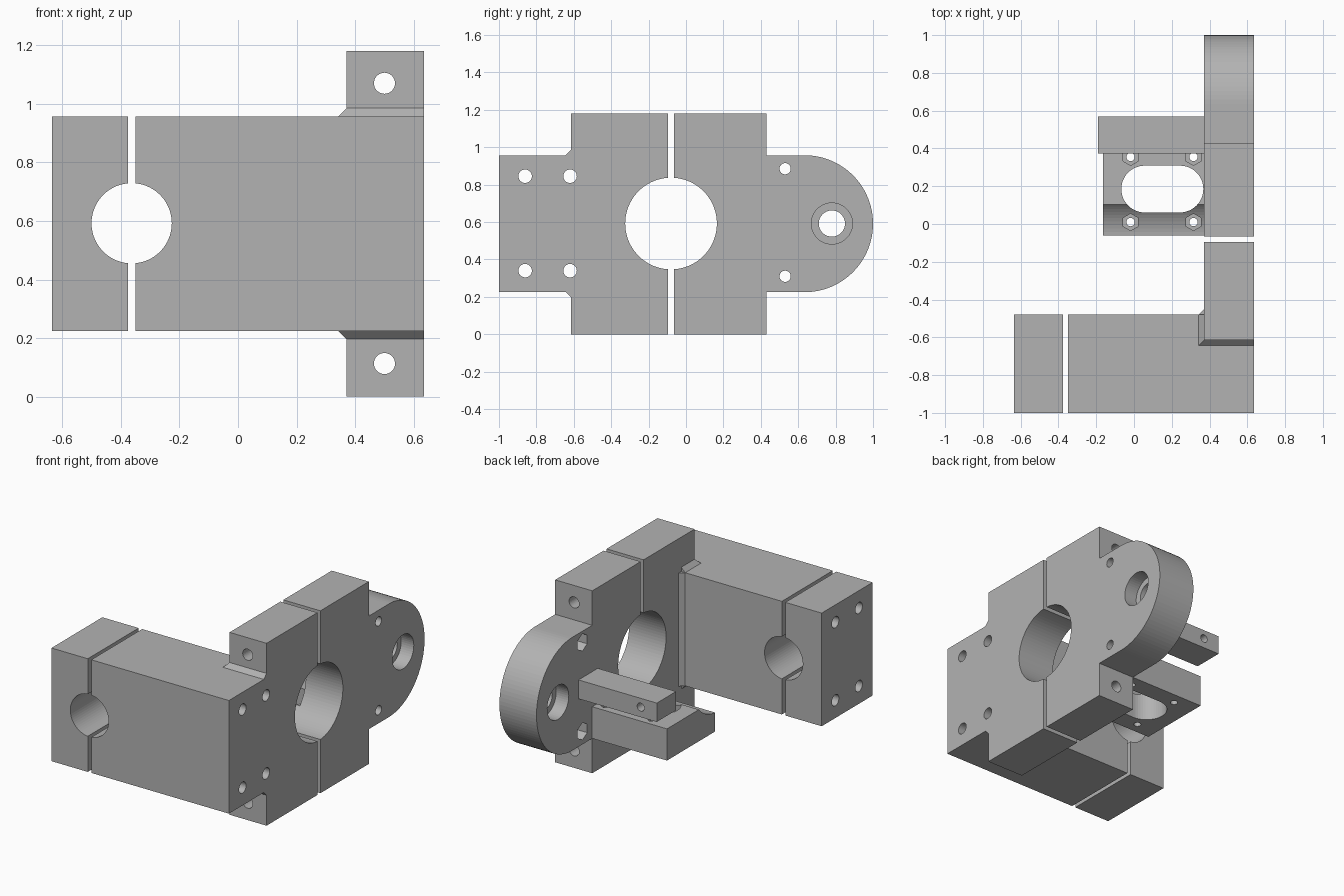
import bpy
import bmesh
import math

cube = bpy.data.objects.get("Cube")
if cube:
    bpy.data.objects.remove(cube, do_unlink=True)

grey = bpy.data.materials.new("plain_grey")
grey.use_nodes = True
GREY = (0.45, 0.45, 0.45, 1)
grey.diffuse_color = GREY
grey.node_tree.nodes["Principled BSDF"].inputs["Base Color"].default_value = GREY

# Shared levels of the bracket
LOW, HIGH, MID, TOP = 0.225, 0.957, 0.592, 1.18
INNER, OUTER = 0.37, 0.635
STEP = -0.615
PLACE = {"x": lambda a, b, t: (t, a, b),
         "y": lambda a, b, t: (a, t, b),
         "z": lambda a, b, t: (a, b, t)}


def prism(name, outline, axis, lo, hi, top_outline=None):
    """Extrude a 2D outline along an axis, optionally lofting to a second outline."""
    bm = bmesh.new()
    place = PLACE[axis]
    a = [bm.verts.new(place(u, v, lo)) for u, v in outline]
    b = [bm.verts.new(place(u, v, hi)) for u, v in (top_outline or outline)]
    bm.faces.new(a)
    bm.faces.new(b)
    for i in range(len(a)):
        j = (i + 1) % len(a)
        bm.faces.new((a[i], a[j], b[j], b[i]))
    bmesh.ops.recalc_face_normals(bm, faces=bm.faces)
    mesh = bpy.data.meshes.new(name)
    bm.to_mesh(mesh)
    bm.free()
    mesh.materials.append(grey)
    obj = bpy.data.objects.new(name, mesh)
    bpy.context.collection.objects.link(obj)
    return obj


def rect(u0, u1, v0, v1):
    return [(u0, v0), (u1, v0), (u1, v1), (u0, v1)]


def arc(u, v, r, start=0, sweep=360, n=64):
    count = n if sweep == 360 else n + 1
    angles = [math.radians(start + sweep * i / n) for i in range(count)]
    return [(u + r * math.cos(t), v + r * math.sin(t)) for t in angles]


def combine(target, others, operation):
    """Apply a boolean with each helper, then discard the helpers."""
    for other in others:
        mod = target.modifiers.new("shape", "BOOLEAN")
        mod.operation, mod.solver, mod.object = operation, "EXACT", other
        bpy.context.view_layer.update()
        graph = bpy.context.evaluated_depsgraph_get()
        mesh = bpy.data.meshes.new_from_object(target.evaluated_get(graph))
        target.modifiers.clear()
        old = target.data
        target.data = mesh
        bpy.data.meshes.remove(old)
        bpy.data.objects.remove(other, do_unlink=True)


def hole(u, v, r, axis, lo=-1.2, hi=1.4, n=32, start=0):
    return prism("cutter", arc(u, v, r, start, n=n), axis, lo, hi)


def screw_holes():
    return [hole(y, z, 0.036, "x") for y in (-0.86, -0.62) for z in (0.34, 0.845)]


def flange_holes():
    return [hole(0.5, z, 0.036, "y") for z in (0.113, 1.07)]


def rod_bore():
    return hole(-0.363, MID, 0.137, "y", n=64)


def shaft_bore():
    return hole(-0.08, MID, 0.245, "x", n=80)


# End clamp
end_clamp = prism("end_clamp", rect(-0.635, -0.375, LOW, HIGH), "y", -1, -0.48)
combine(end_clamp, screw_holes() + [rod_bore()], "DIFFERENCE")

# Corner bracket: long arm joined to the front half of the side plate
corner_bracket = prism("corner_bracket", [
    (-1, LOW), (STEP, LOW), (STEP, 0), (-0.095, 0),
    (-0.095, TOP), (STEP, TOP), (STEP, HIGH), (-1, HIGH)], "x", INNER, OUTER)
arm = prism("arm", rect(-0.35, INNER, LOW, HIGH), "y", -1, -0.48)

# Sloped gussets at the flange feet and in the inside corner
g = 0.028
foot = rect(INNER - g, OUTER, STEP - g, -0.48)
neck = rect(INNER, OUTER, STEP, -0.48)
gussets = [prism("gusset", foot, "z", HIGH, HIGH + g, neck),
           prism("gusset", foot, "z", LOW, LOW - g, neck),
           prism("gusset", [(INNER - g, -0.48), (INNER, -0.48), (INNER, -0.48 + g)],
                 "z", LOW, HIGH)]
combine(corner_bracket, [arm] + gussets, "UNION")
combine(corner_bracket, screw_holes() + flange_holes() + [rod_bore(), shaft_bore()],
        "DIFFERENCE")

# Rear plate with a rounded tail
radius = (HIGH - LOW) / 2
tail = arc(1 - radius, (HIGH + LOW) / 2, radius, -90, 180, 48)
rear_plate = prism("rear_plate", [(-0.065, 0), (0.43, 0), (0.43, LOW)] + tail +
                   [(0.43, HIGH), (0.43, TOP), (-0.065, TOP)], "x", INNER, OUTER)

# Sensor shelf and stop bar on the inner side
shelf = prism("shelf", rect(-0.165, INNER, -0.062, 0.43), "z", LOW, 0.43)
bar = prism("bar", rect(-0.19, INNER, 0.373, 0.57), "z", 0.535, 0.657)
combine(rear_plate, [shelf, bar], "UNION")

cutters = flange_holes() + [shaft_bore()]

# Stepped pivot hole
cutters.append(hole(0.78, MID, 0.07, "x", n=48))
cutters.append(hole(0.78, MID, 0.11, "x", OUTER - 0.09, 0.8, 48))
cutters.append(hole(0.78, MID, 0.11, "x", 0.2, INNER + 0.09, 48))

# Plate screw holes with hexagonal pockets
for z in (0.31, 0.885):
    cutters.append(hole(0.53, z, 0.03, "x", 0.3, 0.8))
    cutters.append(hole(0.53, z, 0.056, "x", 0.3, INNER + 0.1, 6, 30))

# Shelf slot, nut pockets and bar hole
slot = arc(0.243, 0.185, 0.124, -90, 180, 24) + arc(0.057, 0.185, 0.124, 90, 180, 24)
cutters.append(prism("cutter", slot, "z", 0.1, 0.5))
for x in (-0.018, 0.315):
    for y in (0.01, 0.355):
        cutters.append(hole(x, y, 0.022, "z", 0.1, 0.5))
        cutters.append(hole(x, y, 0.045, "z", 0.3, 0.5, 6, 30))
cutters.append(hole(-0.075, 0.6, 0.026, "y", 0.3, 0.7))
combine(rear_plate, cutters, "DIFFERENCE")
